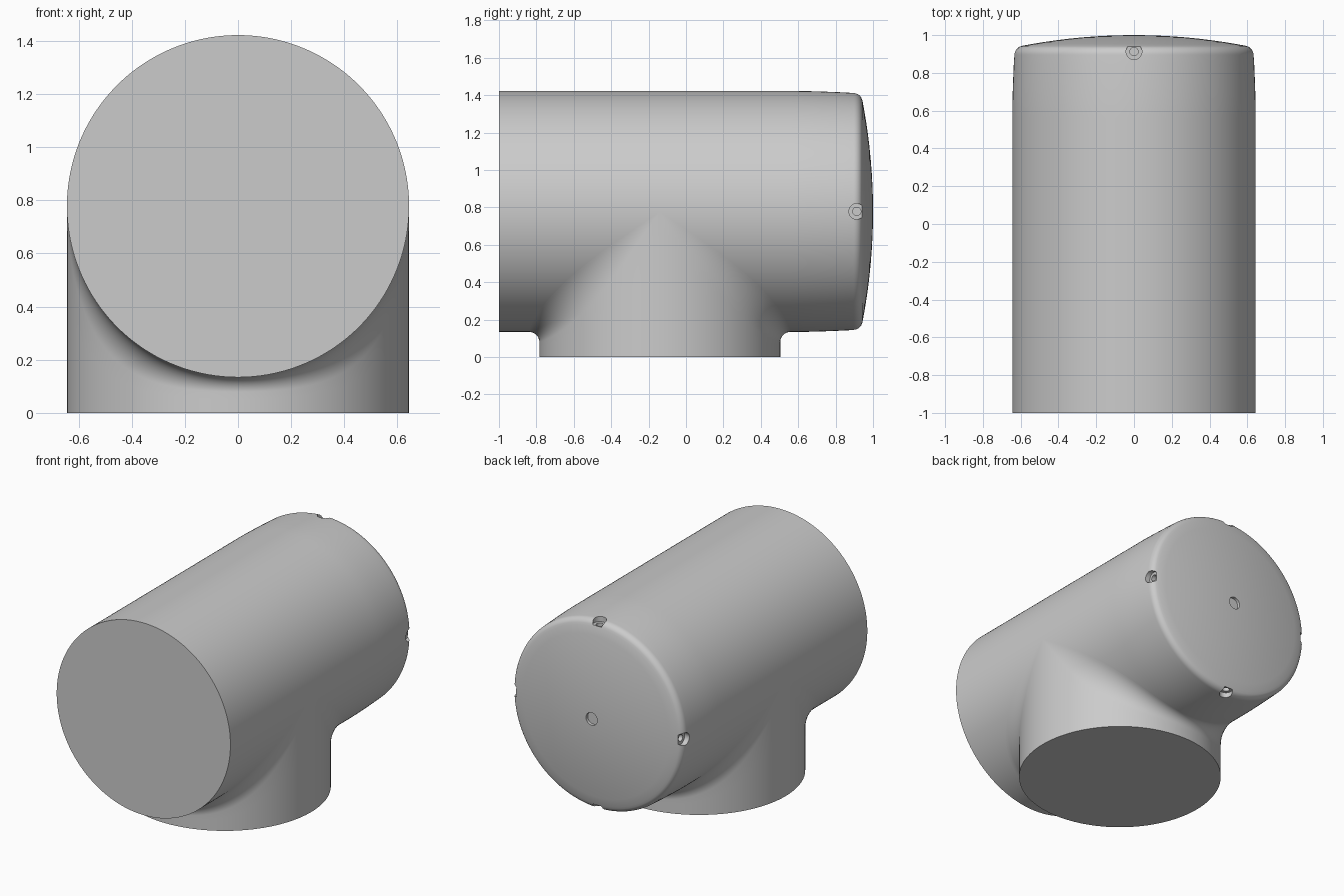
import bpy, bmesh, math
from mathutils import Vector, Matrix

if "Cube" in bpy.data.objects:
    bpy.data.objects.remove(bpy.data.objects["Cube"])

R, ZC, YN = 0.644, 0.778, -0.14   # shared radius, barrel axis height, neck centre
SEG = 192


def make_object(name, bm):
    bmesh.ops.remove_doubles(bm, verts=bm.verts, dist=0.0001)
    bmesh.ops.recalc_face_normals(bm, faces=bm.faces)
    mesh = bpy.data.meshes.new(name)
    bm.to_mesh(mesh)
    bm.free()
    ob = bpy.data.objects.new(name, mesh)
    bpy.context.collection.objects.link(ob)
    return ob


def bridge(bm, rings):
    for a, b in zip(rings, rings[1:]):
        n = len(a)
        for i in range(n):
            j = (i + 1) % n
            bm.faces.new((a[i], a[j], b[j], b[i]))


def select_only(ob):
    bpy.ops.object.select_all(action='DESELECT')
    ob.select_set(True)
    bpy.context.view_layer.objects.active = ob


# Barrel profile: straight wall, slight taper, rounded rim, shallow dome
profile = [(-1 + 1.6 * i / 40, R) for i in range(41)]
profile += [(0.6 + 0.295 * i / 6, R - 0.010 * (i / 6) ** 1.5) for i in range(1, 7)]
profile += [(0.895 + 0.047 * math.sin(t), 0.590 + 0.044 * math.cos(t))
            for t in [math.radians(a) for a in range(10, 81, 10)]]
profile += [(1 - 0.057 * (r / 0.595) ** 2, r)
            for r in (0.592, 0.54, 0.48, 0.42, 0.35, 0.28, 0.21, 0.14, 0.08)]

bm = bmesh.new()
rings = [[bm.verts.new((r * math.cos(2 * math.pi * i / SEG), y,
                        ZC + r * math.sin(2 * math.pi * i / SEG)))
          for i in range(SEG)] for y, r in profile]
bridge(bm, rings)
bm.faces.new(rings[0])
tip = bm.verts.new((0, 1, ZC))
for i in range(SEG):
    bm.faces.new((rings[-1][i], rings[-1][(i + 1) % SEG], tip))
barrel = make_object("barrel", bm)


def cut_cylinder(name, radius, centre, direction, depth):
    bm = bmesh.new()
    rot = Vector(direction).to_track_quat('Z', 'Y').to_matrix().to_4x4()
    bmesh.ops.create_cone(bm, cap_ends=True, segments=32, radius1=radius,
                          radius2=radius, depth=depth,
                          matrix=Matrix.Translation(centre) @ rot)
    cutter = make_object(name, bm)
    cutter.hide_render = True
    mod = barrel.modifiers.new("cut", 'BOOLEAN')
    mod.operation = 'DIFFERENCE'
    mod.solver = 'EXACT'
    mod.object = cutter
    select_only(barrel)
    bpy.ops.object.modifier_apply(modifier=mod.name)
    bpy.data.objects.remove(cutter)


# Four rim pockets with a small drilled hole, and the centre dimple
for k in range(4):
    a = k * math.pi / 2
    d = Vector((math.cos(a), 0, math.sin(a)))
    base = Vector((0, 0.913, ZC))
    cut_cylinder("rim_pocket_cutter", 0.042, base + d * 0.65, d, 0.10)
    cut_cylinder("rim_hole_cutter", 0.022, base + d * 0.61, d, 0.08)
cut_cylinder("centre_dimple_cutter", 0.042, Vector((0, 1.03, ZC)), (0, 1, 0), 0.10)

# Open the barrel where the neck joins it
bm = bmesh.new()
bm.from_mesh(barrel.data)
hidden = [f for f in bm.faces
          if all(v.co.z < ZC - 0.02 and math.hypot(v.co.x, v.co.y - YN) < R * 0.995
                 for v in f.verts)]
bmesh.ops.delete(bm, geom=hidden, context='FACES')
bm.to_mesh(barrel.data)
bm.free()

# Neck: straight foot blending into the barrel with a fillet, wider at the sides
STEPS = 14
bm = bmesh.new()
columns = []
for i in range(SEG):
    p = 2 * math.pi * i / SEG
    c, s = math.cos(p), math.sin(p)
    r = 0.055 + 0.25 * c * c
    q = R + r
    centre = Vector((q * c, YN + q * s, ZC - q * abs(s)))
    d1 = Vector((-c, -s, 0))
    d2 = Vector((-c, 0, abs(s)))
    pts = [Vector((R * c, YN + R * s, 0))]
    pts += [Vector((R * c, YN + R * s, centre.z * t)) for t in (0.33, 0.66)]
    for k in range(STEPS + 1):
        t = k / STEPS
        pts.append(centre + r * (d1.lerp(d2, t)).normalized())
    columns.append([bm.verts.new(v) for v in pts])
rings = list(zip(*columns))
bridge(bm, rings)
bm.faces.new(rings[0])
neck = make_object("neck", bm)

for ob in (barrel, neck):
    select_only(ob)
    bpy.ops.object.shade_smooth_by_angle(angle=math.radians(35))
